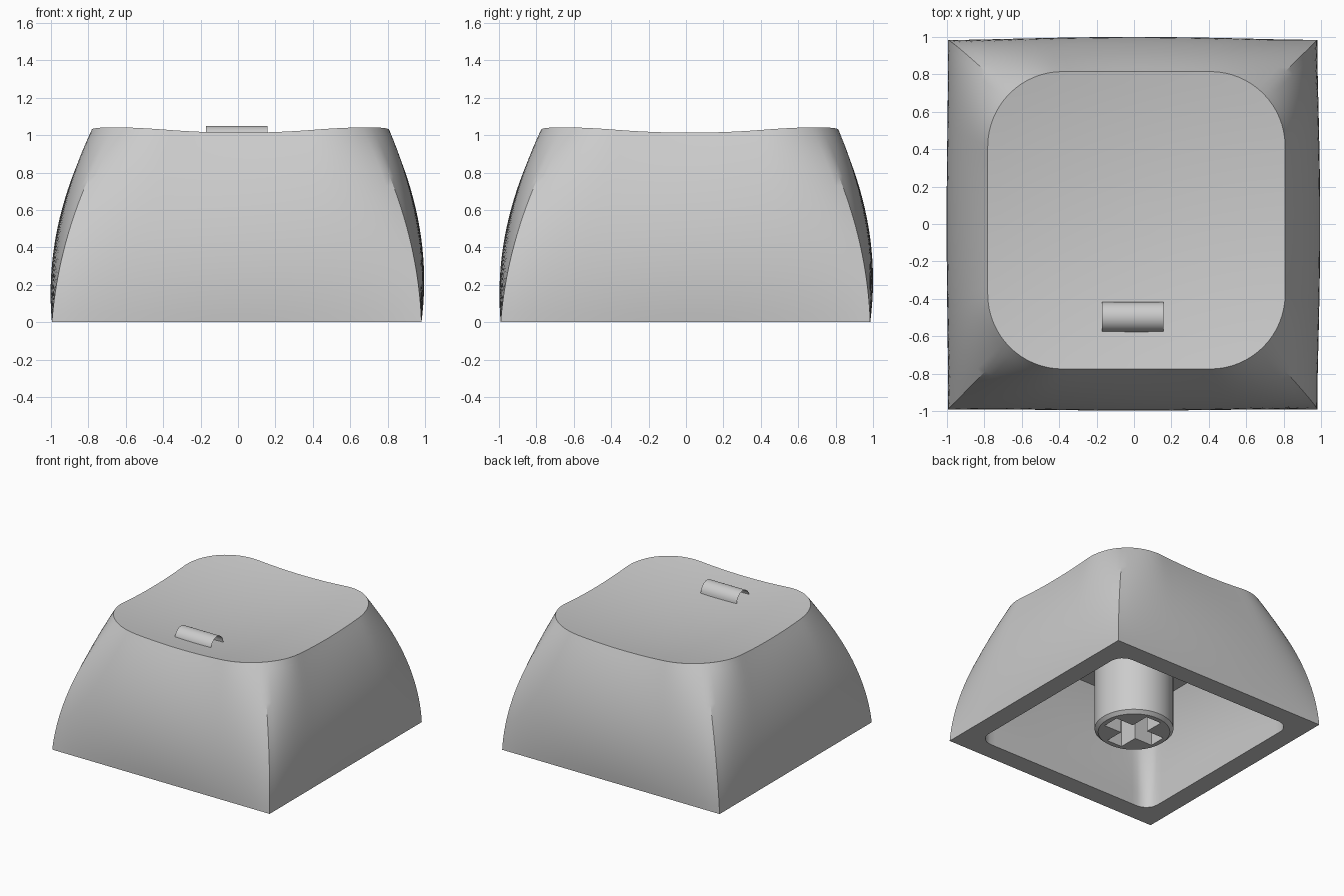
import bpy, bmesh, math
from mathutils import Vector

if "Cube" in bpy.data.objects:
    bpy.data.objects.remove(bpy.data.objects["Cube"])

N = 32          # segments per side of every ring
LEVELS = 20     # rings up each wall


def rounded(h, r, u):
    """Point on one side (+x) of a rounded square, u in -1..1."""
    v, c = abs(u) * h, h - r
    sign = 1 if u >= 0 else -1
    if v <= c or r == 0:
        return Vector((h, u * h))
    a = (v - c) / r * math.pi / 4
    return Vector((c + r * math.cos(a), sign * (c + r * math.sin(a))))


def dish(p):
    return 0.95 + 0.1 * p.length_squared


def wall_ring(s, base, top, height, z0=0.0):
    """Ring at fraction s between two rounded squares, bulged mid-side."""
    pts = []
    for side in range(4):
        for i in range(N):
            u = -1 + 2 * i / N
            b, t = rounded(*base, u), rounded(*top, u)
            k = -0.58 + 0.77 * u * u
            p = b + (t - b) * (k * s + (1 - k) * s * s)
            for _ in range(side):
                p, t = Vector((-p.y, p.x)), Vector((-t.y, t.x))
            h = height(t)
            pts.append(Vector((p.x - 0.007 + 0.02 * s, p.y - 0.003 + 0.023 * s,
                               z0 + s * (h - z0))))
    return pts


def smooth(obj, angle=30):
    bpy.ops.object.select_all(action='DESELECT')
    obj.select_set(True)
    bpy.context.view_layer.objects.active = obj
    bpy.ops.object.shade_smooth_by_angle(angle=math.radians(angle))


def finish(name, bm, recalc=True):
    if recalc:
        bmesh.ops.recalc_face_normals(bm, faces=bm.faces)
    me = bpy.data.meshes.new(name)
    bm.to_mesh(me)
    bm.free()
    obj = bpy.data.objects.new(name, me)
    bpy.context.collection.objects.link(obj)
    return obj


# Cap shell: ceiling, cavity wall, rim, outer wall and dished top in one loft
CEIL = 0.79
outer_base, outer_top = (0.988, 0.0), (0.795, 0.4)
inner_base, inner_top = (0.83, 0.11), (0.72, 0.2)
rings = []
cavity_top = wall_ring(1, inner_base, inner_top, lambda t: CEIL, 0.12)
for f in (0.05, 0.5):
    rings.append([Vector((p.x * f, p.y * f, CEIL)) for p in cavity_top])
for i in range(LEVELS, -1, -1):
    rings.append(wall_ring(i / LEVELS, inner_base, inner_top, lambda t: CEIL, 0.12))
rings.append([Vector((p.x, p.y, 0)) for p in rings[-1]])
for i in range(LEVELS + 1):
    rings.append(wall_ring(i / LEVELS, outer_base, outer_top, dish))
rim = rings[-1]
mid = Vector((0.013, 0.02))
for i in range(11, 0, -1):
    ring = []
    for p in rim:
        q = (p.xy - mid) * i / 12
        ring.append(Vector((q.x + mid.x, q.y + mid.y, dish(q))))
    rings.append(ring)

bm = bmesh.new()
loops = [[bm.verts.new(p) for p in ring] for ring in rings]
n = 4 * N
for a, b in zip(loops, loops[1:]):
    for i in range(n):
        j = (i + 1) % n
        bm.faces.new((a[i], a[j], b[j], b[i]))
bm.faces.new(loops[0])
bm.faces.new(loops[-1])
smooth(finish("cap_shell", bm))

# Stem: chamfered post hanging from the ceiling
bm = bmesh.new()
profile = [(0.27, 0.005), (0.297, 0.03), (0.297, CEIL + 0.03)]
loops = [[bm.verts.new((r * math.cos(2 * math.pi * i / 64),
                        r * math.sin(2 * math.pi * i / 64), z)) for i in range(64)]
         for r, z in profile]
for a, b in zip(loops, loops[1:]):
    for i in range(64):
        j = (i + 1) % 64
        bm.faces.new((a[i], a[j], b[j], b[i]))
bm.faces.new(loops[0])
bm.faces.new(loops[-1])
stem = finish("stem", bm)

# Cross-shaped socket cut into the stem
L, W = 0.23, 0.07
bm = bmesh.new()
outline = [(L, -W), (L, W), (W, W), (W, L), (-W, L), (-W, W),
           (-L, W), (-L, -W), (-W, -W), (-W, -L), (W, -L), (W, -W)]
face = bm.faces.new([bm.verts.new((x, y, -0.1)) for x, y in outline])
up = bmesh.ops.extrude_face_region(bm, geom=[face])
bmesh.ops.translate(bm, vec=(0, 0, 0.55),
                    verts=[v for v in up["geom"] if isinstance(v, bmesh.types.BMVert)])
cutter = finish("socket_cutter", bm)
cutter.hide_render = True
mod = stem.modifiers.new("socket", 'BOOLEAN')
mod.operation, mod.solver, mod.object = 'DIFFERENCE', 'EXACT', cutter
bpy.ops.object.select_all(action='DESELECT')
stem.select_set(True)
bpy.context.view_layer.objects.active = stem
bpy.ops.object.modifier_apply(modifier="socket")
bpy.data.objects.remove(cutter)
smooth(stem)

# Homing bar: open half-round strip on the dish
bm = bmesh.new()
arcs = [[bm.verts.new((x, -0.497 + 0.081 * math.cos(a), 0.969 + 0.081 * math.sin(a)))
         for a in (math.pi * i / 16 for i in range(17))] for x in (-0.17, 0.158)]
for i in range(16):
    bm.faces.new((arcs[0][i], arcs[1][i], arcs[1][i + 1], arcs[0][i + 1]))
bar = finish("homing_bar", bm, recalc=False)
bar.data.update()
if sum(p.normal.z for p in bar.data.polygons) < 0:
    bar.data.flip_normals()
smooth(bar)
